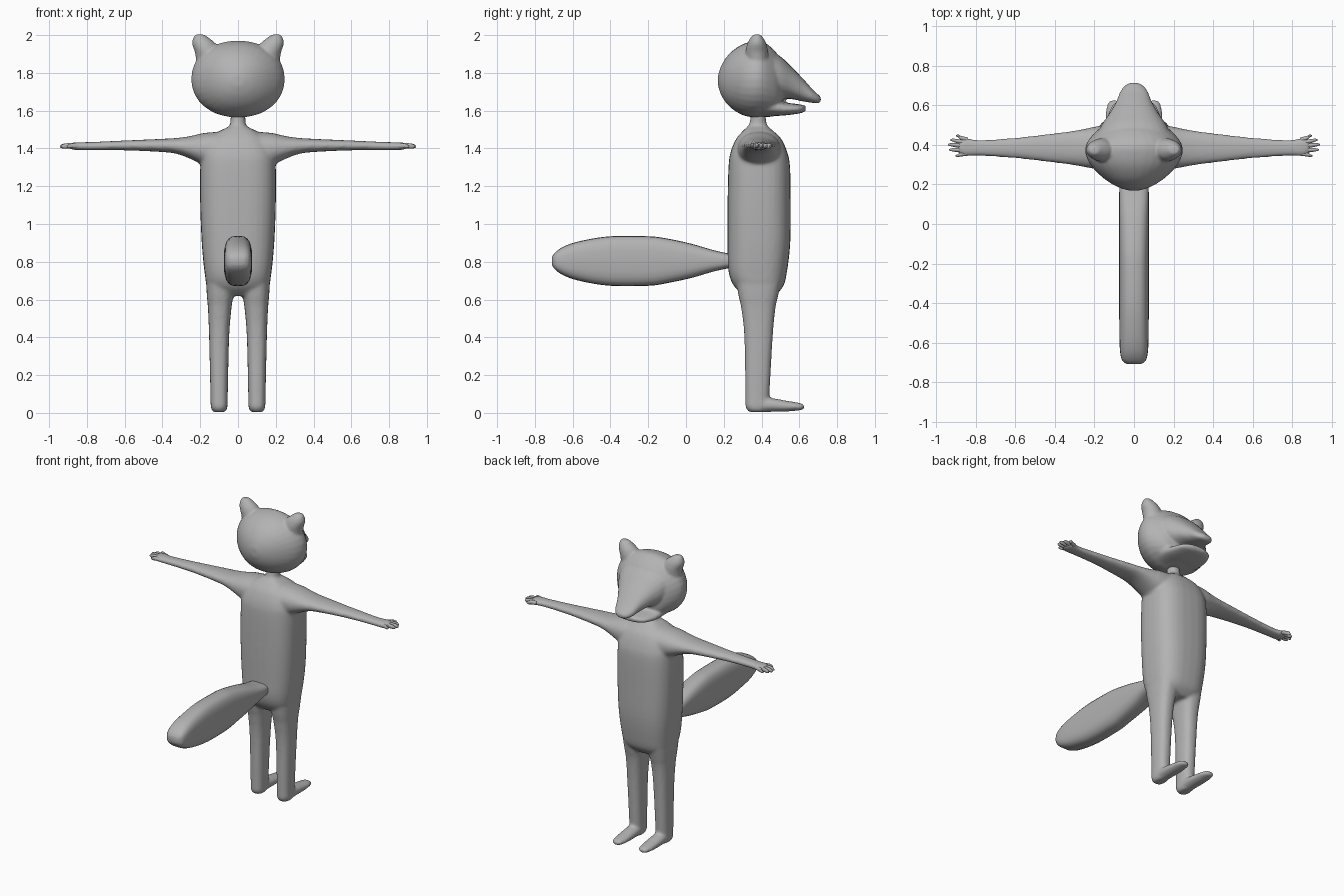
import bpy, bmesh, math

fur = bpy.data.materials.new("grey_fur")
fur.diffuse_color = (0.45, 0.45, 0.45, 1)


def spline(rows, steps=4):
    """Smooth the list of cross-sections with a Catmull-Rom curve."""
    out = []
    for i in range(len(rows) - 1):
        p0, p1 = rows[max(i - 1, 0)], rows[i]
        p2, p3 = rows[i + 1], rows[min(i + 2, len(rows) - 1)]
        for s in range(steps):
            u = s / steps
            out.append([0.5 * (2 * b + (c - a) * u + (2 * a - 5 * b + 4 * c - d) * u * u
                               + (3 * b - a - 3 * c + d) * u ** 3)
                        for a, b, c, d in zip(p0, p1, p2, p3)])
    out.append(rows[-1])
    return out


def loft(bm, axis, rows, power=2.0, n=24, mirror=1):
    """Rows are (position along axis, centre a, centre b, radius a, radius b)."""
    rings = []
    for t, a, b, ra, rb in spline(rows):
        ring = []
        for k in range(n):
            ang = 2 * math.pi * k / n
            c, s = math.cos(ang), math.sin(ang)
            p = a + max(ra, 0.002) * math.copysign(abs(c) ** (2 / power), c)
            q = b + max(rb, 0.002) * math.copysign(abs(s) ** (2 / power), s)
            x, y, z = {"x": (t, p, q), "y": (p, t, q), "z": (p, q, t)}[axis]
            ring.append(bm.verts.new((x * mirror, y, z)))
        rings.append(ring)
    for r0, r1 in zip(rings, rings[1:]):
        for k in range(n):
            j = (k + 1) % n
            bm.faces.new((r0[k], r0[j], r1[j], r1[k]))
    bm.faces.new(rings[0])
    bm.faces.new(rings[-1])


def finish(bm, name, voxel=None, smooth=4):
    """Make the object; a voxel size melts its parts into one skin."""
    bmesh.ops.recalc_face_normals(bm, faces=bm.faces[:])
    mesh = bpy.data.meshes.new(name)
    bm.to_mesh(mesh)
    bm.free()
    mesh.materials.append(fur)
    obj = bpy.data.objects.new(name, mesh)
    bpy.context.collection.objects.link(obj)
    bpy.ops.object.select_all(action="DESELECT")
    obj.select_set(True)
    bpy.context.view_layer.objects.active = obj
    if voxel:
        mesh.polygons.foreach_set("use_smooth", [True] * len(mesh.polygons))
        m = obj.modifiers.new("skin", "REMESH")
        m.mode = "VOXEL"
        m.voxel_size = voxel
        m.use_smooth_shade = True
        m = obj.modifiers.new("soften", "SMOOTH")
        m.factor = 0.5
        m.iterations = smooth
    else:
        bpy.ops.object.shade_smooth_by_angle(angle=math.radians(50))
    return obj


# Body: torso, neck, arms, legs and feet in one skin
bm = bmesh.new()
loft(bm, "z", [(0.62, 0, 0.39, 0.11, 0.08), (0.67, 0, 0.385, 0.162, 0.13),
               (0.75, 0, 0.38, 0.178, 0.155), (0.9, 0, 0.386, 0.192, 0.166),
               (1.1, 0, 0.387, 0.2, 0.167), (1.3, 0, 0.388, 0.2, 0.163),
               (1.38, 0, 0.386, 0.19, 0.15), (1.45, 0, 0.385, 0.15, 0.12),
               (1.49, 0, 0.382, 0.1, 0.083), (1.515, 0, 0.38, 0.05, 0.055)], 2.8, 32)
loft(bm, "z", [(1.46, 0, 0.38, 0.07, 0.07), (1.51, 0, 0.38, 0.046, 0.054),
               (1.55, 0, 0.382, 0.04, 0.042), (1.6, 0, 0.382, 0.04, 0.04)])
for side in (1, -1):
    # arm and palm
    loft(bm, "x", [(0.08, 0.386, 1.39, 0.12, 0.1), (0.18, 0.386, 1.397, 0.11, 0.085),
                   (0.25, 0.385, 1.405, 0.097, 0.061), (0.32, 0.385, 1.413, 0.085, 0.043),
                   (0.4, 0.385, 1.416, 0.075, 0.035), (0.6, 0.385, 1.416, 0.052, 0.026),
                   (0.78, 0.385, 1.412, 0.041, 0.022), (0.85, 0.389, 1.412, 0.047, 0.021),
                   (0.878, 0.389, 1.412, 0.04, 0.018), (0.892, 0.389, 1.412, 0.03, 0.012)],
         2.2, mirror=side)
    # leg
    loft(bm, "z", [(0.004, 0.1, 0.378, 0.03, 0.042), (0.03, 0.1, 0.376, 0.044, 0.06),
                   (0.1, 0.1, 0.378, 0.046, 0.064), (0.4, 0.1, 0.384, 0.053, 0.075),
                   (0.55, 0.097, 0.383, 0.062, 0.09), (0.62, 0.095, 0.383, 0.07, 0.105),
                   (0.75, 0.092, 0.385, 0.08, 0.13)], 2.5, mirror=side)
    # foot
    loft(bm, "y", [(0.33, 0.1, 0.042, 0.03, 0.028), (0.38, 0.1, 0.042, 0.043, 0.038),
                   (0.45, 0.1, 0.042, 0.046, 0.037), (0.53, 0.1, 0.036, 0.045, 0.029),
                   (0.6, 0.1, 0.033, 0.038, 0.02), (0.627, 0.1, 0.032, 0.022, 0.011)],
         mirror=side)
finish(bm, "body", 0.01, 5)

# Fingers: tapered, fanning out from each palm (root y, tip x, tip y, thickness)
for side, label in ((1, "right"), (-1, "left")):
    bm = bmesh.new()
    for y0, tx, ty, r in ((0.425, 0.902, 0.446, 0.012), (0.412, 0.93, 0.425, 0.012),
                          (0.394, 0.942, 0.402, 0.012), (0.374, 0.937, 0.376, 0.012),
                          (0.357, 0.905, 0.346, 0.011)):
        mx, my = (0.85 + tx) / 2, (y0 + ty) / 2
        loft(bm, "x", [(0.84, y0, 1.412, r, r), (mx, my, 1.414, r * 0.9, r * 1.2),
                       (tx - 0.012, ty, 1.412, r * 0.6, r), (tx, ty, 1.41, 0.003, 0.004)],
             n=10, mirror=side)
    finish(bm, label + "_fingers")

# Head: skull, snout, lower jaw and ears in one skin
bm = bmesh.new()
loft(bm, "y", [(0.17, 0, 1.76, 0.03, 0.03), (0.19, 0, 1.76, 0.088, 0.085),
               (0.23, 0, 1.762, 0.152, 0.14), (0.29, 0, 1.764, 0.213, 0.183),
               (0.35, 0, 1.766, 0.244, 0.201), (0.4, 0, 1.767, 0.243, 0.201),
               (0.45, 0, 1.752, 0.21, 0.184), (0.49, 0, 1.735, 0.165, 0.155),
               (0.51, 0, 1.73, 0.11, 0.1)], 2.1, 32)
loft(bm, "y", [(0.42, 0, 1.8, 0.2, 0.13), (0.5, 0, 1.775, 0.165, 0.112),
               (0.56, 0, 1.746, 0.125, 0.085), (0.62, 0, 1.709, 0.09, 0.06),
               (0.67, 0, 1.677, 0.07, 0.036), (0.7, 0, 1.662, 0.047, 0.023),
               (0.714, 0, 1.66, 0.022, 0.011)], 2.3)
loft(bm, "y", [(0.38, 0, 1.64, 0.16, 0.07), (0.5, 0, 1.612, 0.145, 0.039),
               (0.58, 0, 1.609, 0.122, 0.027), (0.615, 0, 1.61, 0.095, 0.021),
               (0.634, 0, 1.612, 0.05, 0.013)], 2.4)
for side in (1, -1):
    loft(bm, "z", [(1.82, 0.15, 0.38, 0.07, 0.05), (1.9, 0.16, 0.375, 0.066, 0.06),
                   (1.95, 0.178, 0.375, 0.064, 0.052), (1.98, 0.193, 0.375, 0.046, 0.038),
                   (2.003, 0.203, 0.375, 0.024, 0.02)], mirror=side)
finish(bm, "head", 0.008, 5)

# Tail: long, flat-sided and blunt
bm = bmesh.new()
loft(bm, "y", [(0.26, 0, 0.805, 0.06, 0.034), (0.22, 0, 0.805, 0.072, 0.04),
               (0.14, 0, 0.805, 0.075, 0.058), (0.03, 0, 0.805, 0.075, 0.09),
               (-0.1, 0, 0.805, 0.075, 0.118), (-0.2, 0, 0.804, 0.075, 0.131),
               (-0.4, 0, 0.804, 0.075, 0.131), (-0.55, 0, 0.804, 0.074, 0.108),
               (-0.64, 0, 0.804, 0.071, 0.08), (-0.69, 0, 0.804, 0.06, 0.048),
               (-0.709, 0, 0.804, 0.035, 0.022)], 3.0)
finish(bm, "tail")
